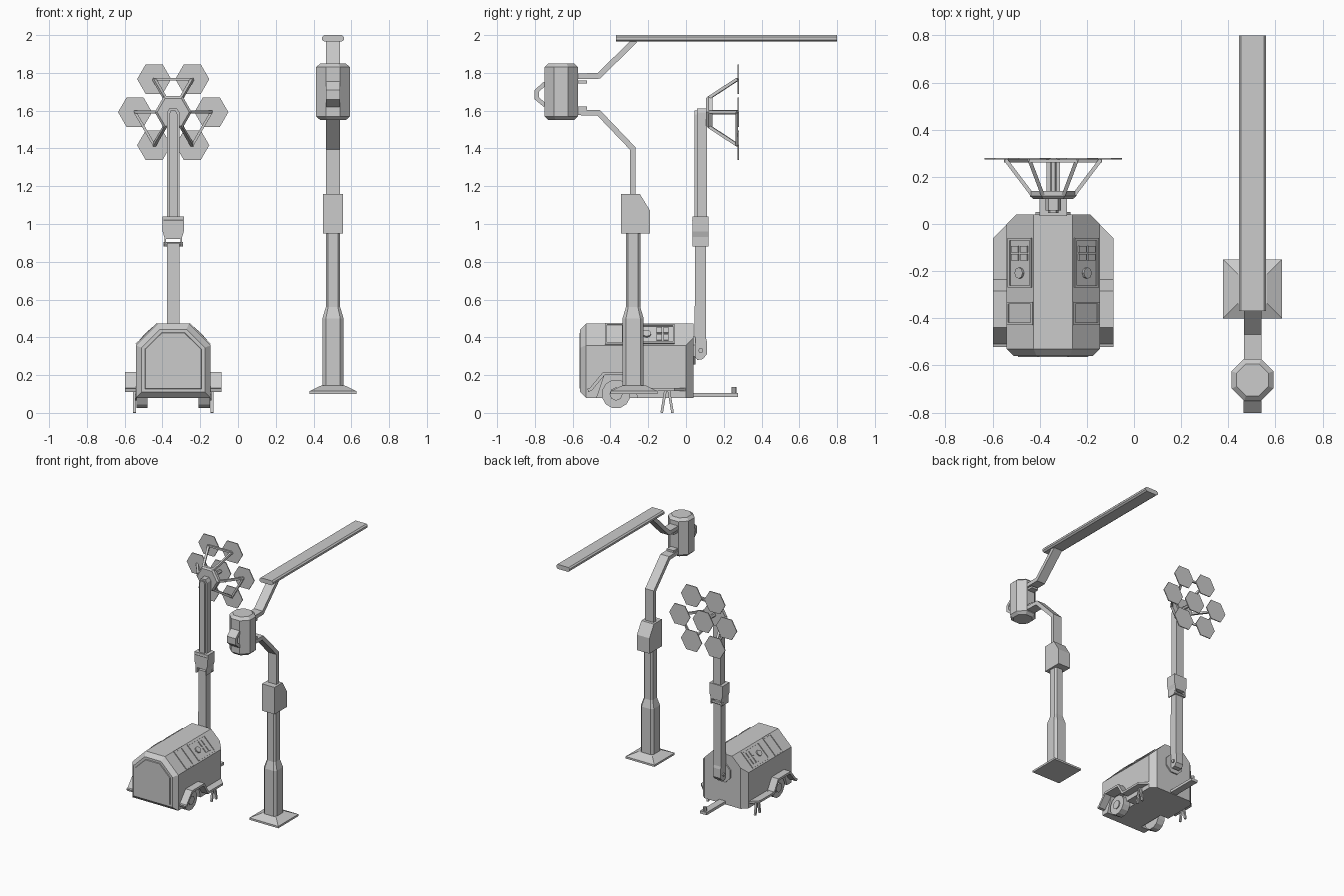
import bpy, bmesh, math
from mathutils import Vector

if "Cube" in bpy.data.objects:
    bpy.data.objects.remove(bpy.data.objects["Cube"])

TX = -0.343            # trailer centre in x
LX, LY = 0.503, -0.28  # street lamp post centre


def make(name, verts, faces):
    bm = bmesh.new()
    vs = [bm.verts.new(v) for v in verts]
    for f in faces:
        bm.faces.new([vs[i] for i in f])
    bmesh.ops.recalc_face_normals(bm, faces=bm.faces)
    me = bpy.data.meshes.new(name)
    bm.to_mesh(me)
    bm.free()
    ob = bpy.data.objects.new(name, me)
    bpy.context.collection.objects.link(ob)
    return ob


def loft(name, rings):
    n = len(rings[0])
    faces = [tuple(range(n)), tuple(range((len(rings) - 1) * n, len(rings) * n))]
    for r in range(len(rings) - 1):
        for i in range(n):
            j = (i + 1) % n
            faces.append((r * n + i, r * n + j, (r + 1) * n + j, (r + 1) * n + i))
    return make(name, [v for ring in rings for v in ring], faces)


def place(p, axis, a):
    return {'x': (a, p[0], p[1]), 'y': (p[0], a, p[1]), 'z': (p[0], p[1], a)}[axis]


def prism(name, pts, axis, a, b):
    return loft(name, [[place(p, axis, h) for p in pts] for h in (a, b)])


def box(name, x0, x1, y0, y1, z0, z1):
    return prism(name, [(x0, y0), (x1, y0), (x1, y1), (x0, y1)], 'z', z0, z1)


def ngon(c, r, n, turn=0.0):
    return [(c[0] + r * math.cos(turn + i * math.tau / n),
             c[1] + r * math.sin(turn + i * math.tau / n)) for i in range(n)]


def chamfered(cx, cy, hx, hy, c):
    return [(cx + x, cy + y) for x, y in (
        (-hx + c, -hy), (hx - c, -hy), (hx, -hy + c), (hx, hy - c),
        (hx - c, hy), (-hx + c, hy), (-hx, hy - c), (-hx, -hy + c))]


def strip(path, t):
    """Outline of a bent flat bar with mitred corners."""
    p = [Vector(q) for q in path]
    left, right = [], []
    for i, q in enumerate(p):
        d1 = (q - p[i - 1]).normalized() if i else (p[1] - q).normalized()
        d2 = (p[i + 1] - q).normalized() if i < len(p) - 1 else d1
        n1, n2 = Vector((-d1.y, d1.x)), Vector((-d2.y, d2.x))
        m = (n1 + n2).normalized()
        m *= t / 2 / m.dot(n1)
        left.append(tuple(q + m))
        right.append(tuple(q - m))
    return left, right


def bent_bar(name, path, t, x0, x1):
    left, right = strip(path, t)
    rings = [[(x0, *l), (x1, *l), (x1, *r), (x0, *r)] for l, r in zip(left, right)]
    return loft(name, rings)


def strut(name, p, q, t):
    p, q = Vector(p), Vector(q)
    rot = (q - p).to_track_quat('Z', 'Y')
    sq = [rot @ Vector((x * t / 2, y * t / 2, 0)) for x, y in ((-1, -1), (1, -1), (1, 1), (-1, 1))]
    return loft(name, [[c + s for s in sq] for c in (p, q)])


# ---- street lamp: base, post, control box ----
loft("lamp_base", [[(LX + sx * h, LY + 0.005 + sy * h, z) for sx, sy in ((-1, -1), (1, -1), (1, 1), (-1, 1))]
                   for z, h in ((0.10, 0.125), (0.115, 0.125), (0.145, 0.062))])
loft("lamp_post", [[(x, y, z) for x, y in chamfered(LX, LY, h, h, c)] for z, h, c in
                   ((0.14, 0.056, 0.018), (0.50, 0.056, 0.018), (0.56, 0.038, 0.012), (0.96, 0.038, 0.012))])
prism("post_box", [(-0.345, 0.95), (-0.19, 0.95), (-0.19, 1.07), (-0.245, 1.16), (-0.345, 1.16)],
      'x', LX - 0.054, LX + 0.054)

# ---- lamp arms, head and light panel ----
bent_bar("lower_arm", [(-0.282, 1.15), (-0.282, 1.40), (-0.462, 1.588), (-0.60, 1.592)],
         0.03, LX - 0.037, LX + 0.037)
bent_bar("upper_arm", [(-0.60, 1.782), (-0.462, 1.784), (-0.27, 1.972)], 0.03, LX - 0.037, LX + 0.037)
for z in (1.613, 1.752):
    box("head_bracket", LX - 0.03, LX + 0.03, -0.60, -0.523, z - 0.008, z + 0.008)
R8 = 1 / math.cos(math.pi / 8)
loft("lamp_head", [[(x, y, z) for x, y in ngon((LX, -0.661), r * R8, 8, math.pi / 8)]
                   for z, r in ((1.55, 0.068), (1.57, 0.089), (1.83, 0.089), (1.85, 0.068))])
bent_bar("head_handle", [(-0.745, 1.628), (-0.79, 1.665), (-0.79, 1.705), (-0.745, 1.745)],
         0.022, LX - 0.038, LX + 0.038)
prism("light_panel", [(LX + x, z) for x, z in ((-0.045, 1.965), (0.045, 1.965), (0.058, 1.975), (0.058, 1.99),
      (0.048, 2.0), (-0.048, 2.0), (-0.058, 1.99), (-0.058, 1.975))], 'y', -0.37, 0.80)


# ---- trailer body ----
def section(y, w, wz, rx, top, bot):
    return [(TX + x, y, z) for x, z in
            ((-w, bot), (w, bot), (w, wz), (rx, top), (-rx, top), (-w, wz))]


body = loft("trailer_body", [section(-0.56, 0.168, 0.345, 0.07, 0.442, 0.11),
                             section(-0.53, 0.198, 0.358, 0.083, 0.472, 0.08),
                             section(0.0, 0.198, 0.358, 0.083, 0.472, 0.08),
                             section(0.04, 0.157, 0.399, 0.083, 0.472, 0.08)])
loft("front_panel", [section(-0.565, 0.148, 0.336, 0.06, 0.422, 0.13),
                     section(-0.55, 0.155, 0.34, 0.064, 0.43, 0.123)])

for s in (-1, 1):
    def X(v):
        return TX + s * v

    # wheel well
    cutter = prism("well_cutter", [(-0.50, 0.0), (-0.43, 0.205), (-0.29, 0.205), (-0.235, 0.0)],
                   'x', X(0.125), X(0.3))
    cutter.hide_render = True
    mod = body.modifiers.new("well", 'BOOLEAN')
    mod.operation, mod.object, mod.solver = 'DIFFERENCE', cutter, 'EXACT'
    bpy.context.view_layer.objects.active = body
    bpy.ops.object.modifier_apply(modifier=mod.name)
    bpy.data.objects.remove(cutter)

    # wheel, hub, fender and side ledge
    prism("wheel", ngon((-0.37, 0.10), 0.077, 12, math.pi / 12), 'x', X(0.135), X(0.195))
    prism("wheel_hub", ngon((-0.37, 0.10), 0.035, 8), 'x', X(0.19), X(0.203))
    bent_bar("fender", [(-0.52, 0.12), (-0.505, 0.124), (-0.435, 0.208), (-0.29, 0.208),
                        (-0.24, 0.124), (-0.22, 0.124)], 0.017, X(0.17), X(0.255))
    prism("side_ledge", [(X(0.18), -0.24), (X(0.255), -0.24), (X(0.255), -0.06), (X(0.157), 0.038),
                         (X(0.15), 0.0)], 'z', 0.115, 0.132)

    # stabiliser legs
    for dy in (-0.032, 0.032):
        bent_bar("stabiliser_leg", [(-0.10 + dy * 0.25, 0.125), (-0.10 + dy * 0.9, 0.0)], 0.014,
                 X(0.197), X(0.212))

    # control panels on the sloped roof: u runs down the slope, d is height off it
    def slope_block(name, u0, u1, y0, y1, d):
        ring = []
        for h in (-0.01, d):
            k = h * math.sqrt(0.5)
            ring.append([(X(0.083 + u * 0.115 + k), y, 0.472 - u * 0.114 + k)
                         for u, y in ((u0, y0), (u1, y0), (u1, y1), (u0, y1))])
        return loft(name, ring)

    def slope_frame(name, u0, u1, y0, y1, d):
        slope_block(name, u0, u0 + 0.07, y0, y1, d)
        slope_block(name, u1 - 0.07, u1, y0, y1, d)
        slope_block(name, u0, u1, y0, y0 + 0.01, d)
        slope_block(name, u0, u1, y1 - 0.01, y1, d)

    slope_frame("control_frame", 0.05, 0.93, -0.27, -0.06, 0.006)
    slope_frame("hatch_frame", 0.0, 0.97, -0.428, -0.33, 0.006)
    for u in (0.2, 0.53):
        for y in (-0.12, -0.155):
            slope_block("control_button", u, u + 0.26, y, y + 0.027, 0.007)
    k = math.sqrt(0.5)
    loft("control_knob", [[(X(0.14 + a * k + h * k), -0.208 + b, 0.4155 - a * k + h * k)
                           for a, b in ngon((0, 0), 0.024, 8)] for h in (-0.01, 0.01)])

# ---- tow bar ----
box("tow_bar", TX - 0.028, TX + 0.028, 0.0, 0.275, 0.085, 0.106)
prism("tow_hitch", ngon((TX, 0.255), 0.014, 8, math.pi / 8), 'z', 0.10, 0.137)

# ---- folding mast ----
prism("mast_mount", ngon((TX, 0.33), 0.08, 8, math.pi / 8), 'y', 0.03, 0.05)
prism("lower_mast", [(0.045, 0.30), (0.06, 0.28), (0.09, 0.285), (0.11, 0.31), (0.11, 0.38), (0.105, 0.40),
                     (0.105, 0.90), (0.048, 0.90)], 'x', TX - 0.033, TX + 0.033)
prism("mast_pivot", ngon((0.078, 0.33), 0.013, 8), 'x', TX - 0.043, TX + 0.043)
prism("mast_fork", [(TX + x, z) for x, z in ((-0.058, 1.04), (-0.056, 0.96), (-0.047, 0.93), (-0.047, 0.88),
      (-0.038, 0.88), (-0.038, 0.92), (0.038, 0.92), (0.038, 0.88), (0.047, 0.88), (0.047, 0.93),
      (0.056, 0.96), (0.058, 1.04))], 'y', 0.035, 0.12)
for y, z in ((0.105, 0.893), (0.045, 1.02)):
    prism("fork_pin", ngon((y, z), 0.012, 8), 'x', TX - 0.052, TX + 0.052)
prism("upper_mast", [(TX + x, z) for x, z in ((-0.033, 1.0), (0.033, 1.0), (0.033, 1.59), (0.02, 1.612),
      (-0.02, 1.612), (-0.033, 1.59))], 'y', 0.058, 0.112)
prism("mast_rib", [(TX + x, z) for x, z in ((-0.022, 1.03), (0.022, 1.03), (0.022, 1.58), (0.013, 1.60),
      (-0.013, 1.60), (-0.022, 1.58))], 'y', 0.046, 0.06)

# ---- light cluster: hub, struts and hexagon lamps ----
HZ = 1.592
loft("cluster_hub", [[(x, y, z) for x, z in ngon((TX, HZ), r, 6)]
                     for y, r in ((0.107, 0.085), (0.118, 0.098), (0.14, 0.098))])
prism("cluster_stem", ngon((TX, HZ), 0.014, 6), 'y', 0.135, 0.275)
prism("hex_lamp_centre", ngon((TX, HZ), 0.09, 6), 'y', 0.273, 0.28)
outer = ngon((TX, HZ), 0.202, 6)
inner = ngon((TX, HZ), 0.09, 6)
for (ox, oz), (ix, iz) in zip(outer, inner):
    prism("hex_lamp", ngon((ox, oz), 0.09, 6), 'y', 0.273, 0.28)
    strut("cluster_strut", (ix, 0.125, iz), (ox, 0.273, oz), 0.016)
for a, b in ((1, 2), (3, 4), (5, 0)):
    strut("cluster_crossbar", (outer[a][0], 0.268, outer[a][1]), (outer[b][0], 0.268, outer[b][1]), 0.014)
